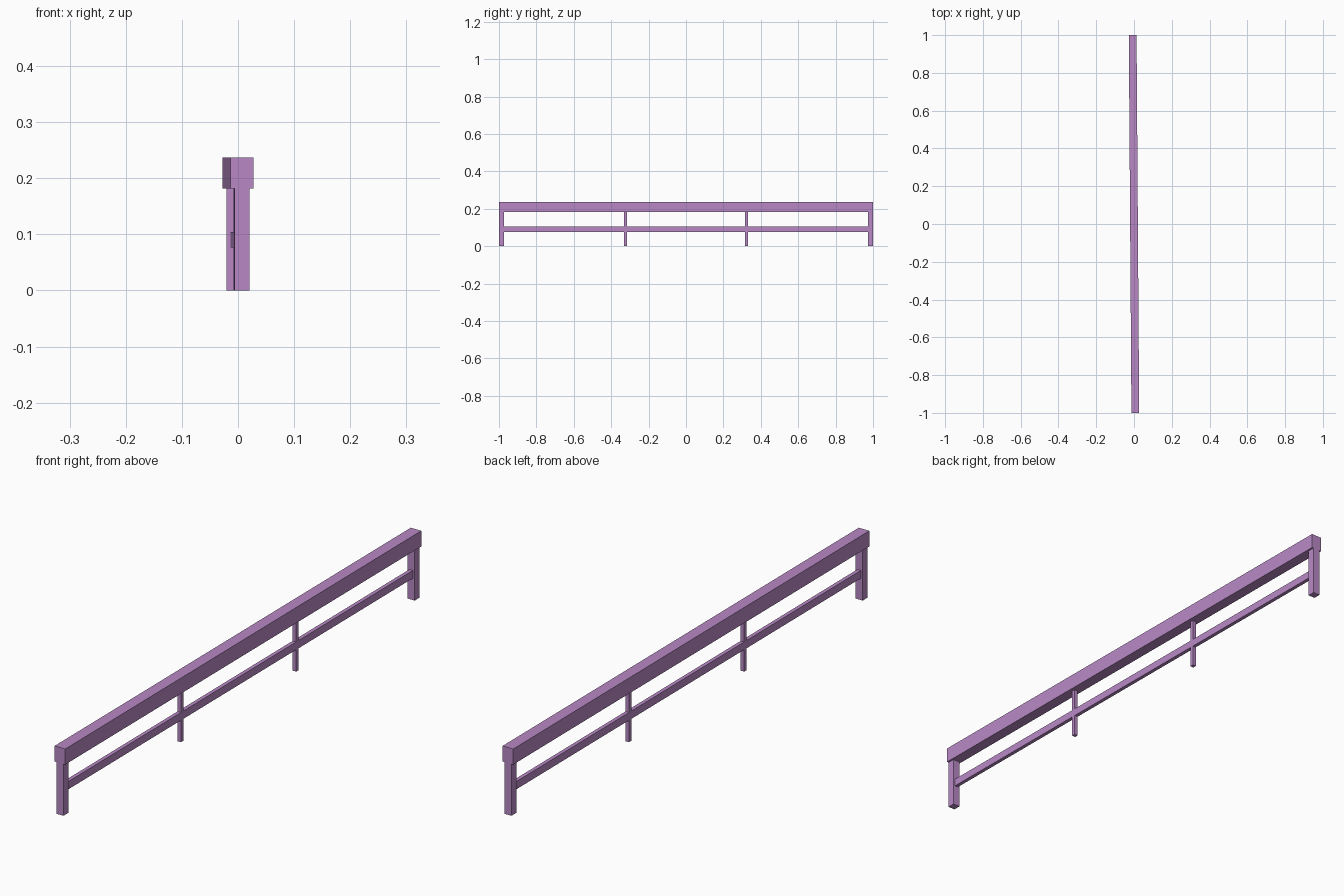
import bpy
import math
from mathutils import Matrix

if "Cube" in bpy.data.objects:
    bpy.data.objects.remove(bpy.data.objects["Cube"])

# The whole barrier is turned very slightly about the vertical axis
TURN = Matrix.Rotation(0.007, 4, 'Z')
THIN, POST, BEAM = 0.0137, 0.0273, 0.041   # section widths
BEAM_BOTTOM, TOP = 0.182, 0.237
END, MID = 1.0, 0.3235                     # half length, inner post position

paint = bpy.data.materials.new("purple_paint")
paint.diffuse_color = (0.48, 0.25, 0.56, 1)
paint.use_nodes = True
paint.node_tree.nodes["Principled BSDF"].inputs["Base Color"].default_value = paint.diffuse_color


def bar(name, width, y0, y1, z0, z1):
    """Box centred on x, spanning y0..y1 and z0..z1."""
    bpy.ops.mesh.primitive_cube_add(size=1)
    ob = bpy.context.object
    ob.name = name
    ob.data.transform(
        TURN
        @ Matrix.Translation((0, (y0 + y1) / 2, (z0 + z1) / 2))
        @ Matrix.Diagonal((width, y1 - y0, z1 - z0, 1)))
    ob.data.materials.append(paint)
    return ob


# Heavy top beam
bar("top_beam", BEAM, -END, END, BEAM_BOTTOM, TOP)

# End posts and slim inner posts
for side, s in (("front", -1), ("back", 1)):
    c = s * (END - POST / 2)
    bar(side + "_end_post", POST, c - POST / 2, c + POST / 2, 0, BEAM_BOTTOM)
    c = s * MID
    bar(side + "_inner_post", THIN, c - THIN / 2, c + THIN / 2, 0, BEAM_BOTTOM)

# Middle rail, one span between each pair of posts
inner, outer = MID - THIN / 2, MID + THIN / 2
spans = ((-END + POST, -outer), (-inner, inner), (outer, END - POST))
for i, (y0, y1) in enumerate(spans):
    bar(f"middle_rail_{i + 1}", THIN, y0, y1, 0.077, 0.1045)
